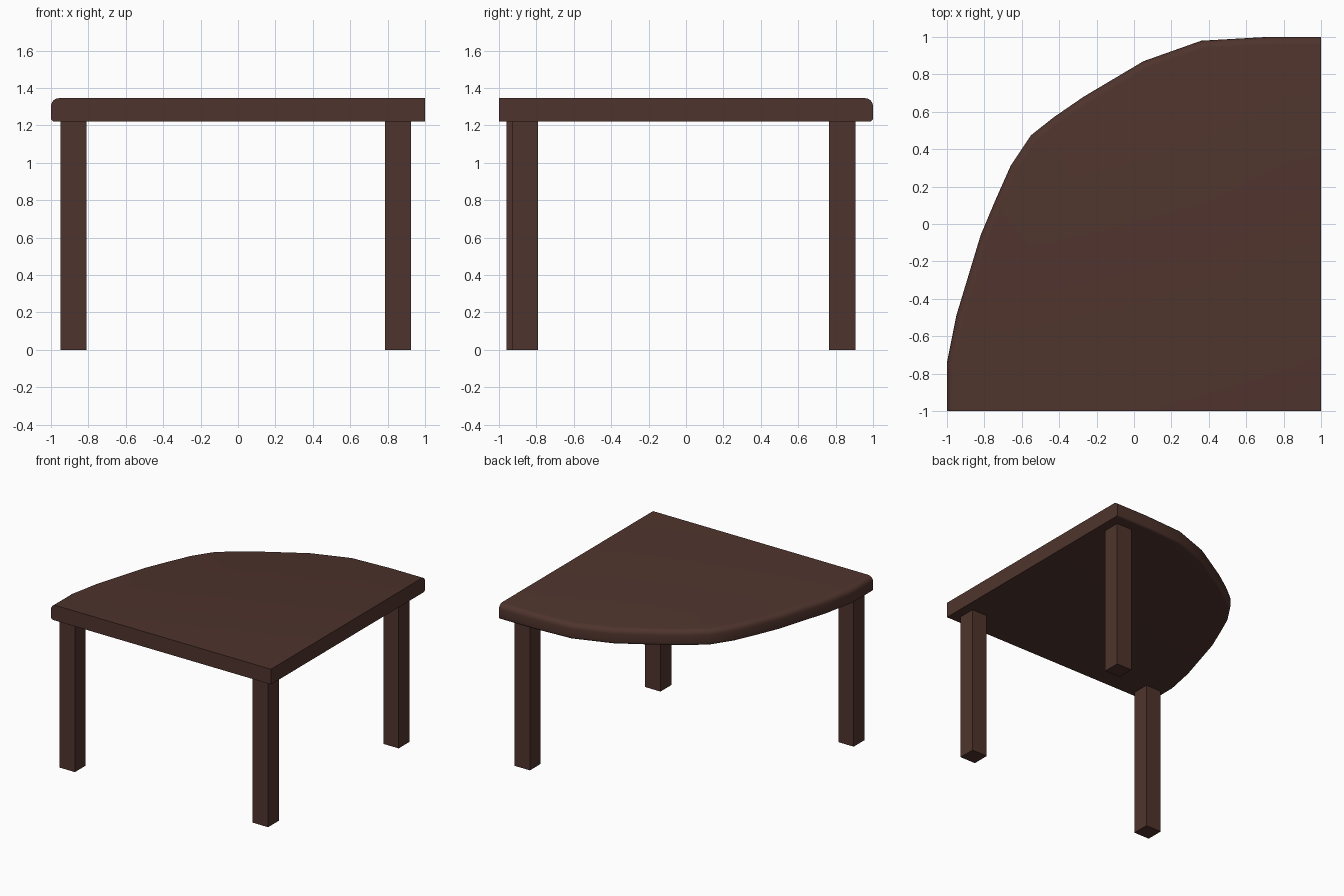
import bpy, bmesh, math
from mathutils import Vector

if "Cube" in bpy.data.objects:
    bpy.data.objects.remove(bpy.data.objects["Cube"])

wood = bpy.data.materials.new("dark brown wood")
wood.diffuse_color = (0.078, 0.034, 0.026, 1)
wood.use_nodes = True
wood.node_tree.nodes["Principled BSDF"].inputs["Base Color"].default_value = wood.diffuse_color


def finish(name, bm):
    bmesh.ops.recalc_face_normals(bm, faces=bm.faces)
    mesh = bpy.data.meshes.new(name)
    bm.to_mesh(mesh)
    bm.free()
    mesh.materials.append(wood)
    ob = bpy.data.objects.new(name, mesh)
    bpy.context.collection.objects.link(ob)
    return ob


# Curved rim of the corner table, from back right round to front left
rim = [Vector(p) for p in [
    (1, 1), (0.71, 1), (0.36, 0.98), (0.05, 0.87), (-0.27, 0.68),
    (-0.43, 0.57), (-0.55, 0.475), (-0.66, 0.31), (-0.74, 0.13),
    (-0.82, -0.06), (-0.95, -0.49), (-1, -0.74), (-1, -1)]]
corner = Vector((1, -1))


def rim_normal(i):
    """Outward direction at a rim point; the ends slide along the straight sides."""
    a, b = rim[max(i - 1, 0)], rim[min(i + 1, len(rim) - 1)]
    d = (b - a).normalized()
    return Vector((-d.y, d.x)) * -1


# Edge profile (inset, height): rounded above and, more tightly, below
BOTTOM, TOP, R_LOW, R_TOP, STEPS = 1.22, 1.345, 0.02, 0.042, 4
quarter = [math.pi / 2 * k / STEPS for k in range(STEPS + 1)]
profile = [(R_LOW * (1 - math.sin(t)), BOTTOM + R_LOW * (1 - math.cos(t))) for t in quarter]
profile += [(R_TOP * (1 - math.cos(t)), TOP - R_TOP * (1 - math.sin(t))) for t in quarter]

# Table top: stacked outlines, rounded only on the curved rim
bm = bmesh.new()
rings = []
for inset, z in profile:
    pts = [p + rim_normal(i) * -abs(inset) for i, p in enumerate(rim)]
    # make sure the inset goes towards the square corner
    pts = [q if (q - corner).length <= (p - corner).length + 1e-6 else 2 * p - q
           for p, q in zip(rim, pts)]
    pts[0].x, pts[-1].y = 1, -1
    rings.append([bm.verts.new((p.x, p.y, z)) for p in pts])
for lo, hi in zip(rings, rings[1:]):
    for i in range(len(rim) - 1):
        bm.faces.new((lo[i], lo[i + 1], hi[i + 1], hi[i]))
c_low = bm.verts.new((1, -1, BOTTOM))
c_top = bm.verts.new((1, -1, TOP))
bm.faces.new(rings[0] + [c_low])
bm.faces.new(rings[-1] + [c_top])
for end in (0, -1):  # straight wall-side faces
    bm.faces.new([r[end] for r in rings] + [c_top, c_low])
top = finish("table_top", bm)
bpy.context.view_layer.objects.active = top
top.select_set(True)
bpy.ops.object.shade_smooth_by_angle(angle=math.radians(35))

# Three square legs
for name, x, y in [("front_left_leg", -0.88, -0.89),
                   ("front_right_leg", 0.855, -0.86),
                   ("back_right_leg", 0.855, 0.835)]:
    bm = bmesh.new()
    bmesh.ops.create_cube(bm, size=1)
    bmesh.ops.scale(bm, vec=(0.14, 0.14, BOTTOM), verts=bm.verts)
    bmesh.ops.translate(bm, vec=(x, y, BOTTOM / 2), verts=bm.verts)
    finish(name, bm)
